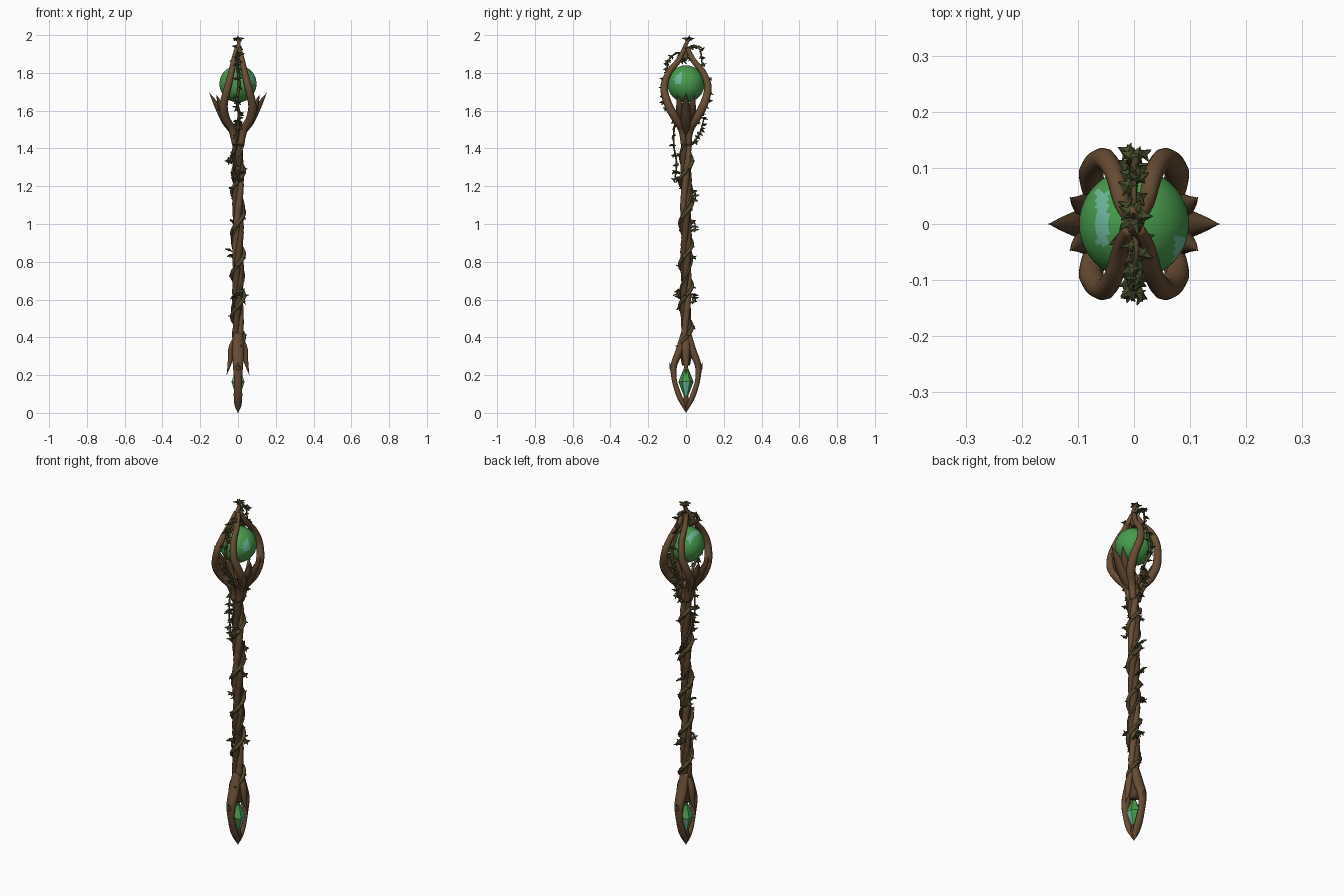
import bpy, bmesh, math, random
from mathutils import Vector, Matrix

random.seed(4)
if "Cube" in bpy.data.objects:
    bpy.data.objects.remove(bpy.data.objects["Cube"])


def material(name, r, g, b):
    m = bpy.data.materials.new(name)
    m.use_nodes = True
    m.diffuse_color = (r, g, b, 1)
    m.node_tree.nodes["Principled BSDF"].inputs["Base Color"].default_value = (r, g, b, 1)
    return m


BARK = material("dark bark", 0.085, 0.046, 0.022)
BRANCH = material("warm bark", 0.14, 0.075, 0.035)
VINE = material("vine green brown", 0.085, 0.065, 0.026)
LEAF = material("olive leaf", 0.062, 0.072, 0.024)
ORB = material("orb green", 0.065, 0.33, 0.075)
GLINT = material("pale teal", 0.15, 0.48, 0.33)


def finish(name, bm, *mats, smooth=True):
    bmesh.ops.recalc_face_normals(bm, faces=bm.faces)
    for f in bm.faces:
        f.smooth = smooth
    me = bpy.data.meshes.new(name)
    bm.to_mesh(me)
    bm.free()
    for m in mats:
        me.materials.append(m)
    ob = bpy.data.objects.new(name, me)
    bpy.context.collection.objects.link(ob)
    return ob


def spline(points, steps):
    """Catmull-Rom through (x, y, z, radius) points."""
    p = [Vector(q) for q in points]
    p = [2 * p[0] - p[1]] + p + [2 * p[-1] - p[-2]]
    out = []
    for a, b, c, d in zip(p, p[1:], p[2:], p[3:]):
        for i in range(steps):
            t = i / steps
            out.append(0.5 * (2 * b + (c - a) * t + (2 * a - 5 * b + 4 * c - d) * t * t
                              + (3 * b - a - 3 * c + d) * t ** 3))
    return out + [p[-2]]


def tube(name, points, mat, steps=6, sides=10, wide=1.0, side=(1, 0, 0), knots=0.0):
    """Sweep an elliptical section along a path; wide stretches it along side."""
    bm = bmesh.new()
    path = spline(points, steps)
    u, rings = Vector(side), []
    for i, p in enumerate(path):
        t = (path[min(i + 1, len(path) - 1)] - path[max(i - 1, 0)]).to_3d().normalized()
        u = (u - t * u.dot(t)).normalized()
        v = t.cross(u)
        r = max(p.w, 0.0008) * (1 + random.uniform(-knots, knots))
        ring = []
        for k in range(sides):
            a = math.tau * k / sides
            ring.append(bm.verts.new(p.to_3d() + u * r * wide * math.cos(a) + v * r * math.sin(a)))
        rings.append(ring)
    for lo, hi in zip(rings, rings[1:]):
        for k in range(sides):
            n = (k + 1) % sides
            bm.faces.new((lo[k], lo[n], hi[n], hi[k]))
    bm.faces.new(rings[0])
    bm.faces.new(rings[-1])
    return finish(name, bm, mat)


def helix(z0, z1, pitch, zref, off, r, phase=0.0, count=60):
    pts = []
    for i in range(count + 1):
        z = z0 + (z1 - z0) * i / count
        a = math.tau * (z - zref) / pitch + phase
        pts.append((off * math.cos(a), off * math.sin(a), z, r))
    return pts


# Shaft: three slowly twisting strands
for i in range(3):
    tube("shaft_strand_%d" % (i + 1), helix(0.33, 1.53, 0.75, 0, 0.013, 0.018, i * math.tau / 3, 30),
         BRANCH if i == 1 else BARK, steps=3, knots=0.1)

# Vine winding round the shaft, with a thinner second one
main_vine = helix(0.34, 1.38, 0.22, 1.28, 0.032, 0.0105)
tube("winding_vine", main_vine, VINE, steps=3, sides=8)
tube("thin_vine", helix(0.5, 1.5, 0.36, 1.2, 0.031, 0.006, 2.0), VINE, steps=3, sides=6)

# Head: four arms caging the orb
for sx in (-1, 1):
    for sy in (-1, 1):
        arm = [(0.015, 0.012, 1.42, 0.016), (0.032, 0.022, 1.5, 0.02), (0.066, 0.055, 1.56, 0.023),
               (0.076, 0.093, 1.63, 0.022), (0.055, 0.116, 1.72, 0.02), (0.036, 0.092, 1.8, 0.017),
               (0.022, 0.04, 1.865, 0.015), (0.008, 0.008, 1.93, 0.011)]
        tube("cage_arm", [(x * sx, y * sy, z, r) for x, y, z, r in arm], BRANCH)
        # Small side thorns of the cup
        thorn = [(0.04, 0.012, 1.52, 0.014), (0.083, 0.03, 1.6, 0.017), (0.1, 0.036, 1.645, 0.011),
                 (0.114, 0.047, 1.685, 0)]
        tube("small_thorn", [(x * sx, y * sy, z, r) for x, y, z, r in thorn], BARK,
             wide=1.3, side=(0, 1, 0))
    # Large outer thorn
    thorn = [(0.02, 0, 1.48, 0.018), (0.066, 0, 1.545, 0.022), (0.098, 0, 1.605, 0.019),
             (0.125, 0, 1.65, 0.011), (0.152, 0, 1.695, 0)]
    tube("large_thorn", [(x * sx, y, z, r) for x, y, z, r in thorn], BARK, wide=1.3, side=(0, 1, 0))

# Curled tip
tube("curled_tip", [(0, 0, 1.87, 0.016), (0, -0.008, 1.92, 0.014), (0.004, 0.002, 1.955, 0.01),
                    (0, 0.018, 1.98, 0.009), (-0.004, 0.03, 1.975, 0.006)], BRANCH)

# Orb with pale streaks
bm = bmesh.new()
bmesh.ops.create_uvsphere(bm, u_segments=48, v_segments=32, radius=0.098)
for f in bm.faces:
    c = f.calc_center_median().normalized()
    left = -0.7 < c.x < -0.48 and -0.4 < c.y < 0.6 and c.z > 0
    right = c.x > 0.72 and -0.65 < c.y < -0.2 and c.z > 0
    f.material_index = int(left or right)
bmesh.ops.translate(bm, verts=bm.verts, vec=(0, 0, 1.742))
finish("orb", bm, ORB, GLINT)

# Foot: two claws meeting in a point
for sy in (-1, 1):
    claw = [(0, 0.012, 0.42, 0.016), (0, 0.035, 0.33, 0.021), (0, 0.064, 0.25, 0.018),
            (0, 0.061, 0.17, 0.014), (0, 0.036, 0.09, 0.015), (0, 0.012, 0.04, 0.012), (0, 0, 0, 0)]
    tube("foot_claw", [(x, y * sy, z, r) for x, y, z, r in claw], BRANCH, wide=1.5)
    spur = [(0, 0.06, 0.2, 0.012), (0, 0.077, 0.235, 0.01), (0, 0.088, 0.268, 0)]
    tube("claw_spur", [(x, y * sy, z, r) for x, y, z, r in spur], BARK, wide=1.4)
    # Side spikes above the crystal
    spike = [(0.012, 0, 0.4, 0.014), (0.036, 0, 0.34, 0.016), (0.043, 0, 0.27, 0.012), (0.06, 0, 0.2, 0)]
    tube("foot_spike", [(x * sy, y, z, r) for x, y, z, r in spike], BRANCH, wide=1.3, side=(0, 1, 0))
tube("foot_point", [(0, 0, 0.09, 0.012), (0, 0, 0.05, 0.018), (0, 0, 0, 0)], BARK)
tube("foot_collar", [(0, 0, 0.4, 0.028), (0, 0, 0.32, 0.034), (0, 0, 0.25, 0.022)], BARK)

# Faceted foot crystal
bm = bmesh.new()
for z, r1, r2, d in ((0.115, 0.003, 0.04, 0.1), (0.2, 0.04, 0.012, 0.07)):
    bmesh.ops.create_cone(bm, segments=6, radius1=r1, radius2=r2, depth=d,
                          matrix=Matrix.Translation((0, 0, z)))
for i, f in enumerate(bm.faces):
    f.material_index = int(i % 4 == 1)
finish("foot_crystal", bm, ORB, GLINT, smooth=False)

# Leafy tendrils over the head and hanging below it
tendrils = [
    [(0, 0.005, 1.93, 0.006), (0, 0.045, 1.945, 0.005), (0, 0.075, 1.92, 0.005), (0, 0.085, 1.85, 0.004)],
    [(0, -0.005, 1.9, 0.006), (0.005, -0.05, 1.905, 0.005), (0, -0.09, 1.87, 0.005), (0, -0.1, 1.83, 0.004)],
    [(0, -0.03, 1.55, 0.007), (0, -0.06, 1.52, 0.006), (-0.01, -0.065, 1.42, 0.005), (-0.02, -0.05, 1.32, 0.005),
     (0, -0.06, 1.23, 0.004)],
    [(0, 0.03, 1.42, 0.007), (0.005, 0.06, 1.46, 0.006), (0, 0.08, 1.5, 0.005), (0, 0.095, 1.56, 0.004)],
]
for sy in (-1, 1):
    tendrils.append([(0, 0.03 * sy, 1.5, 0.009), (0.006, 0.08 * sy, 1.585, 0.008),
                     (-0.006, 0.115 * sy, 1.65, 0.008), (0.005, 0.122 * sy, 1.73, 0.008),
                     (0, 0.095 * sy, 1.81, 0.007), (0, 0.02 * sy, 1.88, 0.006)])
for t in tendrils:
    tube("tendril", t, VINE, sides=6)

# Ivy leaves
leaves = bmesh.new()


def leaf(pos, out, size):
    """Five-lobed folded leaf growing from pos towards out."""
    out = Vector(out).normalized()
    turn = out.to_track_quat('Y', 'Z').to_matrix() @ Matrix.Rotation(random.uniform(-0.9, 0.9), 3, 'Y')
    outline = [(0, 0), (0.35, -0.1), (0.28, 0.25), (0.6, 0.4), (0.24, 0.55), (0, 1)]
    outline += [(-x, y) for x, y in outline[-2:0:-1]]
    place = lambda x, y, z: leaves.verts.new(Vector(pos) + turn @ (Vector((x, y, z)) * size))
    mid = place(0, 0.4, 0.14)
    rim = [place(x, y, -0.25 * abs(x) - 0.12 * y * y) for x, y in outline]
    for a, b in zip(rim, rim[1:] + rim[:1]):
        leaves.faces.new((mid, a, b))


for t in tendrils:
    path = spline(t, 2)
    for i, p in enumerate(path[1:]):
        s = 1 if i % 2 else -1
        leaf(p.to_3d(), (0.8 * s, 0.45 * p.y / (abs(p.y) + 0.01), random.uniform(-0.8, 0.5)), 0.032)
        if i % 3 == 0:
            leaf(p.to_3d(), (-0.3 * s, p.y * 8, random.uniform(-0.6, 0.6)), 0.028)
for x, y, z, _ in main_vine[1::3]:
    leaf((x, y, z), (x, y, random.uniform(-0.03, 0.02)), random.uniform(0.018, 0.03))
# Denser clusters on the shaft: angle in degrees and height
for deg, z in ((200, 1.35), (270, 1.25), (90, 1.15), (100, 0.99), (265, 0.63), (80, 0.61), (150, 0.84)):
    a = math.radians(deg)
    for k in range(3):
        b = a + 0.45 * (k - 1)
        leaf((0.033 * math.cos(b), 0.033 * math.sin(b), z + 0.02 * (k - 1)),
             (math.cos(b), math.sin(b), random.uniform(-0.6, 0.5)), 0.038)
# Tuft at the very top
for k in range(5):
    a = math.tau * k / 5
    leaf((0, 0.012, 1.98), (math.cos(a), math.sin(a), 0.25), 0.034)
leaf((0, 0.01, 1.972), (0, 0.15, 1), 0.028)
for a in (3.6, 4.2, 5.0):
    leaf((0, -0.01, 1.88), (math.cos(a), math.sin(a), -0.25), 0.055)
foliage = finish("ivy_leaves", leaves, LEAF, smooth=False)
solid = foliage.modifiers.new("thickness", 'SOLIDIFY')
solid.thickness = 0.004
